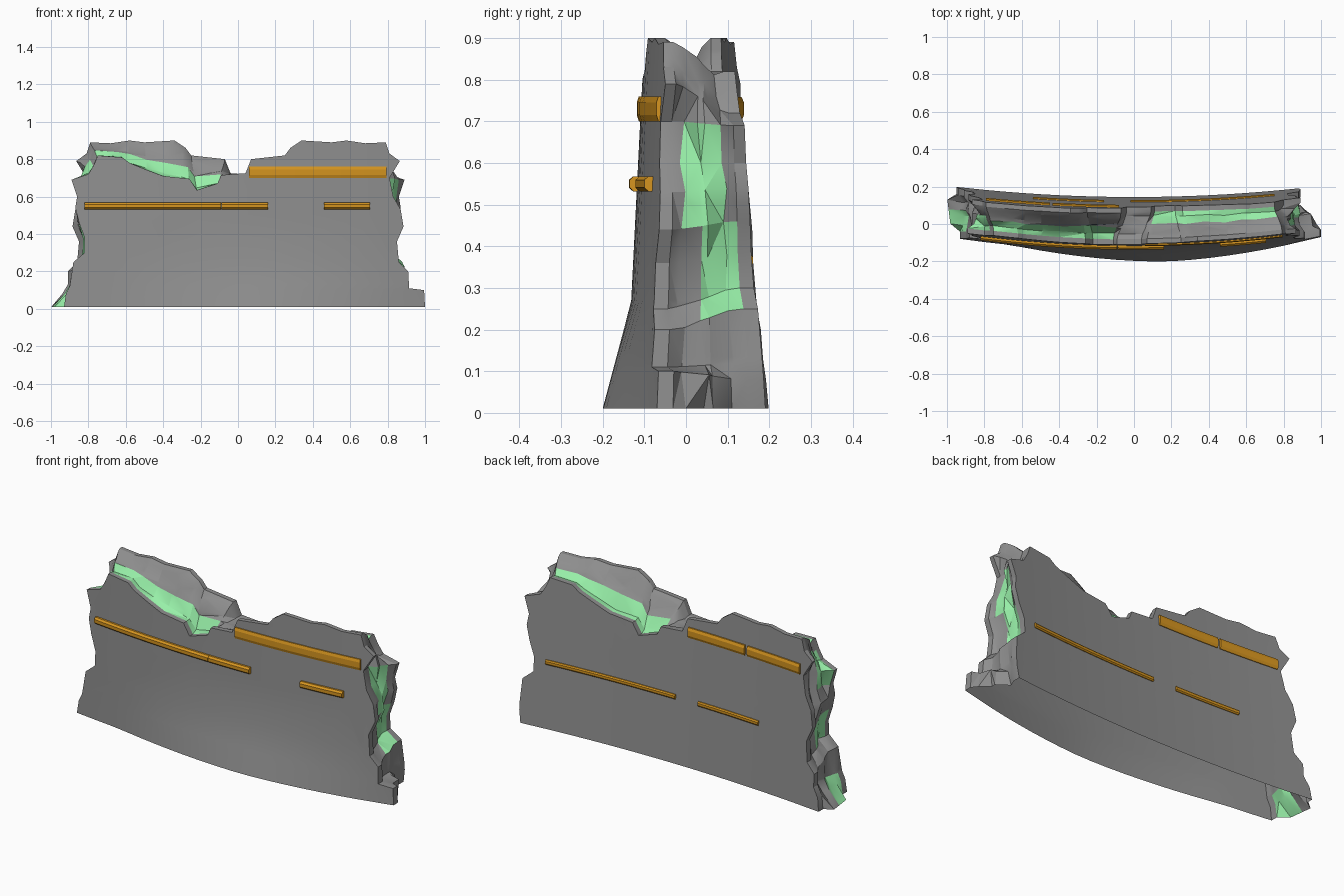
import bpy, bmesh, random
from mathutils import Vector

if "Cube" in bpy.data.objects:
    bpy.data.objects.remove(bpy.data.objects["Cube"])

random.seed(4)


def material(name, rgb):
    m = bpy.data.materials.new(name)
    m.diffuse_color = (*rgb, 1)
    m.use_nodes = True
    m.node_tree.nodes["Principled BSDF"].inputs["Base Color"].default_value = m.diffuse_color
    return m


GREY = material("grey_stone", (0.27, 0.27, 0.27))
GREEN = material("green_fill", (0.31, 0.86, 0.39))
ORANGE = material("ochre_trim", (0.67, 0.30, 0.014))


# Bowed, tapering wall faces: y as a function of x and z
def front_y(x, z):
    flare = max(0, 1 - z / 0.27) * max(0, 1 - (abs(x - 0.17) / 0.83) ** 1.5)
    return -0.145 + 0.05 * z + 0.075 * x * x - 0.06 * flare


def back_y(x, z):
    return 0.145 + 0.06 * x * x - 0.075 * z


def add_object(name, bm, mat=None, smooth=True):
    me = bpy.data.meshes.new(name)
    bm.to_mesh(me)
    bm.free()
    ob = bpy.data.objects.new(name, me)
    bpy.context.collection.objects.link(ob)
    if mat:
        me.materials.append(mat)
    if smooth:
        bpy.ops.object.select_all(action='DESELECT')
        ob.select_set(True)
        bpy.context.view_layer.objects.active = ob
        bpy.ops.object.shade_smooth_by_angle(angle=0.45)
    return ob


# Broken outline of the front face: left end, dipped top, high top, right end
LEFT = [(-.93, .01), (-.92, .08), (-.9, .12), (-.88, .25), (-.82, .3), (-.82, .38),
        (-.85, .46), (-.87, .54), (-.86, .6), (-.89, .69), (-.8, .72)]
DIP = [(-.77, .77), (-.75, .82), (-.62, .81), (-.58, .78), (-.48, .74), (-.4, .71),
       (-.26, .695), (-.22, .635), (-.11, .67), (-.09, .715)]
HIGH = [(.04, .725), (.07, .8), (.25, .82), (.28, .86), (.34, .9), (.5, .89),
        (.58, .9), (.68, .885), (.79, .89), (.81, .83)]
RIGHT = [(1, .01), (.995, .1), (.915, .11), (.91, .2), (.86, .25), (.85, .36),
         (.885, .44), (.87, .53), (.83, .6), (.81, .7), (.865, .79)]
front = LEFT + DIP + HIGH + RIGHT[::-1]
# The back face is broken the same way, mirrored left to right
back = [(-x, z) for x, z in reversed(front)]
back[:3] = [(-.95, .01), (-.94, .08), (-.91, .13)]
back[-3:] = [(.89, .12), (.89, .08), (.88, .01)]
N = len(front)

# (depth, blend from front to back outline, inset)
RINGS = [(0, 0, 0), (.14, 0, 0), (.27, .1, .02), (.46, .43, .015),
         (.54, .57, .015), (.73, .9, .02), (.86, 1, 0), (1, 1, 0)]


def is_green(i, j):
    s = N - 2 - i
    return ((12 <= i <= 18 and j in (1, 2)) or (22 <= i <= 28 and j in (4, 5))
            or (s in (3, 4, 5) and j in (3, 4, 5)) or (s in (6, 7, 8) and j in (2, 3, 4))
            or (i in (0, 1, 4, 5, 8, 9, 10) and j in (1, 2, 3)))


def build_wall():
    bm = bmesh.new()
    rings = []
    for t, blend, inset in RINGS:
        ring = []
        for i, (a, b) in enumerate(zip(front, back)):
            x = a[0] + (b[0] - a[0]) * blend
            z = a[1] + (b[1] - a[1]) * blend
            tt = t
            if inset:
                k = inset * random.uniform(.2, 1.5)
                if 11 <= i <= 30:
                    z -= k * .6
                elif i == 0:
                    x -= .05            # rubble foot sticking out at the left
                else:
                    x -= k if x > 0 else -k
                if 0 < i < N - 1:
                    tt += random.uniform(-.035, .035)
            ring.append(bm.verts.new((x, tt, z)))
        rings.append(ring)
    # Ends and top only: the wall is hollow and open underneath
    for j in range(len(rings) - 1):
        for i in range(N - 1):
            f = bm.faces.new((rings[j][i], rings[j][i + 1], rings[j + 1][i + 1], rings[j + 1][i]))
            f.material_index = int(is_green(i, j))
    bm.faces.new(rings[0])
    bm.faces.new(rings[-1])
    bmesh.ops.recalc_face_normals(bm, faces=bm.faces)
    bmesh.ops.triangulate(bm, faces=bm.faces, ngon_method='EAR_CLIP')
    # Cut into strips so the faces can bow and flare
    cuts = [((x / 10 + .003, 0, 0), (1, 0, 0)) for x in range(-8, 9)]
    cuts += [((0, 0, z), (0, 0, 1)) for z in (.135, .27, .503)]
    for co, no in cuts:
        bmesh.ops.bisect_plane(bm, geom=bm.verts[:] + bm.edges[:] + bm.faces[:],
                               plane_co=co, plane_no=no, dist=1e-5)
    for v in bm.verts:
        x, t, z = v.co
        f, b = front_y(x, z), back_y(x, z)
        v.co.y = f + (b - f) * t
    return bm


# Grey masonry and the green fill showing through its breaks
wall = build_wall()
fill = wall.copy()
for bm, drop in ((wall, 1), (fill, 0)):
    bmesh.ops.delete(bm, geom=[f for f in bm.faces if f.material_index == drop], context='FACES')
    for f in bm.faces:
        f.material_index = 0
add_object("broken_wall", wall, GREY)
add_object("green_fill", fill, GREEN)


# Trim bars: a chamfered profile swept along a wall face
def trim(name, x0, x1, z, half, out, face, side, steps=4):
    bm = bmesh.new()
    prof = [(-.03, -half), (out * .5, -half), (out, -half * .5),
            (out, half * .5), (out * .5, half), (-.03, half)]
    rows = []
    for s in range(steps + 1):
        x = x0 + (x1 - x0) * s / steps
        y = face(x, z)
        rows.append([bm.verts.new(Vector((x, y + side * p, z + h))) for p, h in prof])
    n = len(prof)
    for a, b in zip(rows, rows[1:]):
        for i in range(n):
            bm.faces.new((a[i], a[(i + 1) % n], b[(i + 1) % n], b[i]))
    bm.faces.new(rows[0])
    bm.faces.new(rows[-1])
    bmesh.ops.recalc_face_normals(bm, faces=bm.faces)
    add_object(name, bm, ORANGE, smooth=False)


trim("front_upper_beam", .06, .795, .73, .03, .01, front_y, -1, 6)
for x0, x1 in ((-.82, -.58), (-.58, -.36), (-.36, -.09), (-.088, .16), (.46, .585), (.585, .705)):
    trim("front_rail", x0, x1, .55, .018, .02, front_y, -1)

for x0, x1 in ((-.79, -.45), (-.435, -.08)):
    trim("back_upper_beam", x0, x1, .73, .028, .012, back_y, 1)
for x0, x1 in ((-.54, -.35), (-.35, -.16), (-.02, .22), (.22, .48), (.48, .75)):
    trim("back_rail", x0, x1, .367, .013, .01, back_y, 1)
